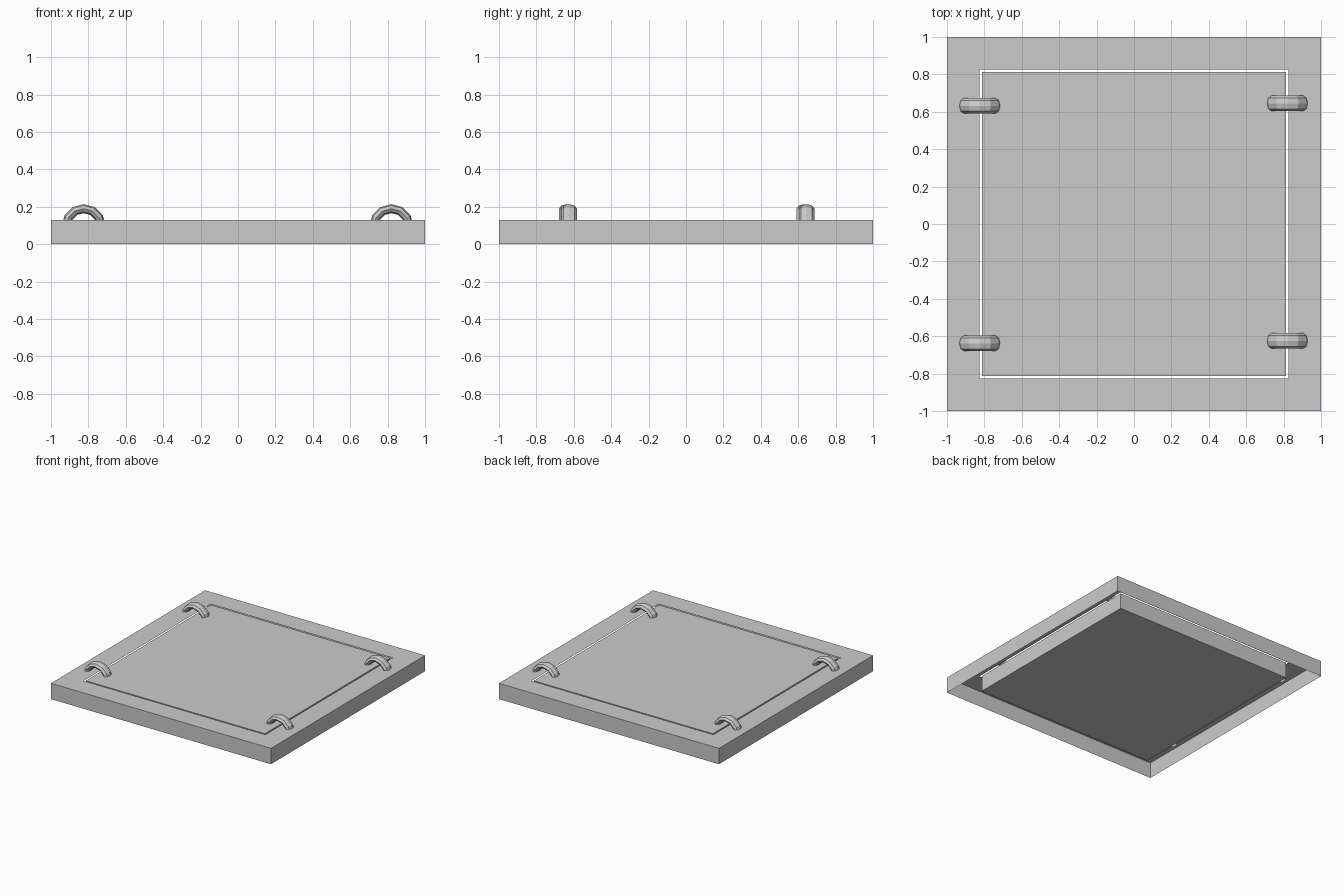
import bpy, bmesh, math

if "Cube" in bpy.data.objects:
    bpy.data.objects.remove(bpy.data.objects["Cube"])

H = 0.13          # overall slab height
OUTER = 1.0       # half width of the frame
HOLE = 0.826      # half width of the frame opening
PANEL = 0.814     # half width of the lid panel


def finish(bm, name):
    me = bpy.data.meshes.new(name)
    bm.to_mesh(me)
    bm.free()
    ob = bpy.data.objects.new(name, me)
    bpy.context.collection.objects.link(ob)
    return ob


def square(bm, s, z):
    return [bm.verts.new((x * s, y * s, z))
            for x, y in ((-1, -1), (1, -1), (1, 1), (-1, 1))]


# Outer frame: open-bottomed skirt with a square rim on top
bm = bmesh.new()
loops = [square(bm, OUTER, 0), square(bm, OUTER, H), square(bm, HOLE, H)]
for a, b in zip(loops, loops[1:]):
    for i in range(4):
        j = (i + 1) % 4
        bm.faces.new((a[i], a[j], b[j], b[i]))
finish(bm, "frame")

# Lid panel: closed box with a narrow gap to the frame
bm = bmesh.new()
bmesh.ops.create_cube(bm, size=1)
for v in bm.verts:
    v.co = (v.co.x * 2 * PANEL, v.co.y * 2 * PANEL, (v.co.z + 0.5) * H)
finish(bm, "lid_panel")


# Handles: half rings with a flattened tube section bridging the gap
def handle(name, x, y, z=0.096, major=0.094, radial=0.024, wide=0.041,
           segs=6, sides=8):
    bm = bmesh.new()
    rings = []
    for i in range(segs + 1):
        a = math.pi * i / segs
        ring = []
        for k in range(sides):
            t = 2 * math.pi * k / sides
            r = major + radial * math.cos(t)
            ring.append(bm.verts.new((x + r * math.cos(a),
                                      y + wide * math.sin(t),
                                      z + r * math.sin(a))))
        rings.append(ring)
    for a, b in zip(rings, rings[1:]):
        for k in range(sides):
            n = (k + 1) % sides
            bm.faces.new((a[k], a[n], b[n], b[k]))
    bmesh.ops.recalc_face_normals(bm, faces=bm.faces)
    finish(bm, name)


handle("handle_back_left", -0.825, 0.632)
handle("handle_front_left", -0.825, -0.638)
handle("handle_back_right", 0.82, 0.645)
handle("handle_front_right", 0.82, -0.625)
